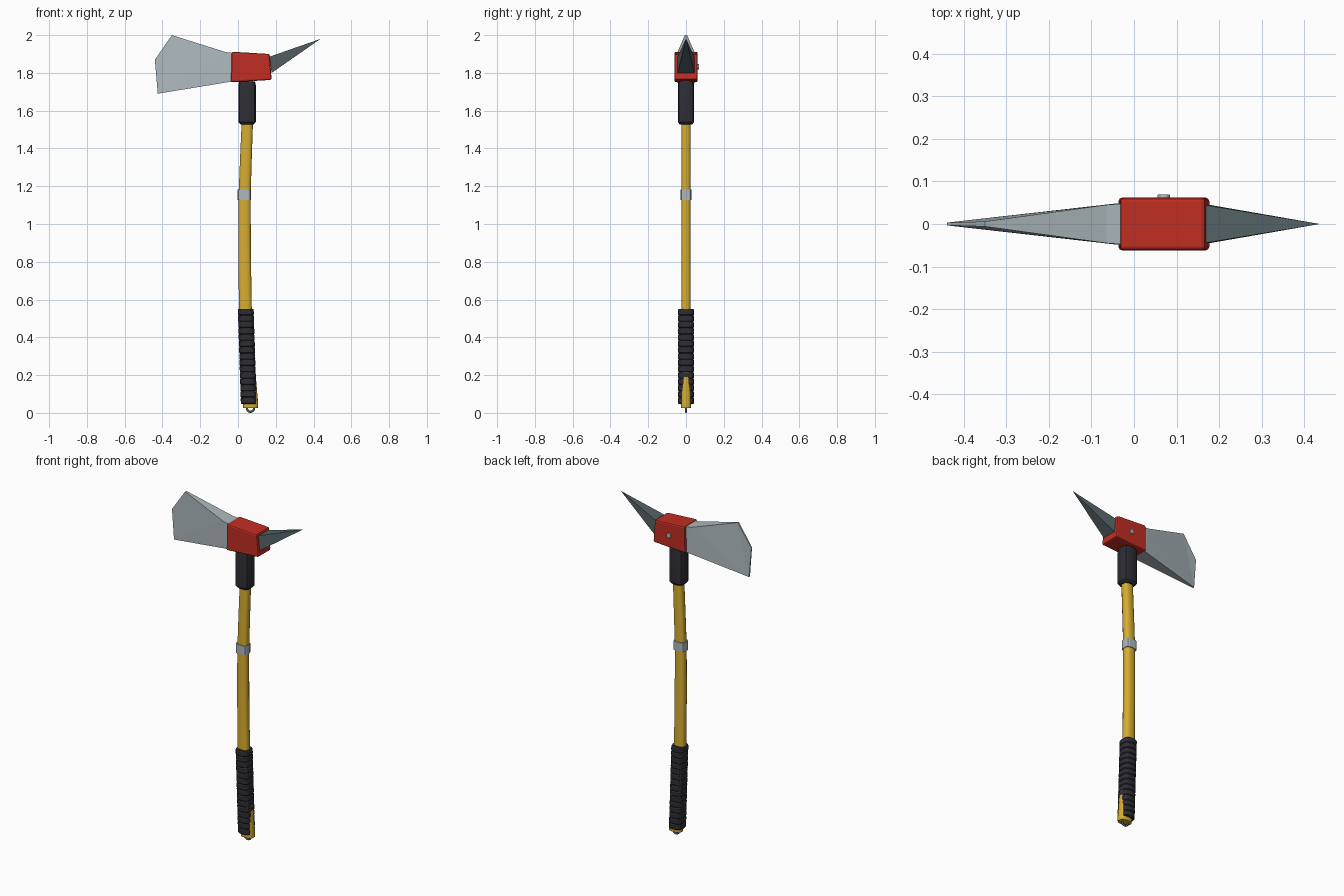
import bpy, bmesh, math
from mathutils import Vector

cube = bpy.data.objects.get("Cube")
if cube:
    bpy.data.objects.remove(cube)


def material(name, rgb):
    m = bpy.data.materials.new(name)
    m.use_nodes = True
    m.diffuse_color = (*rgb, 1)
    m.node_tree.nodes["Principled BSDF"].inputs["Base Color"].default_value = (*rgb, 1)
    return m


RED = material("red paint", (0.54, 0.027, 0.017))
STEEL = material("light steel", (0.42, 0.48, 0.51))
DARK = material("dark steel", (0.09, 0.12, 0.13))
BLACK = material("black rubber", (0.026, 0.026, 0.034))
YELLOW = material("yellow fibreglass", (0.68, 0.42, 0.03))


def finish(name, bm, mat, bevel=0.0, segments=2, smooth=0):
    bmesh.ops.recalc_face_normals(bm, faces=bm.faces)
    mesh = bpy.data.meshes.new(name)
    bm.to_mesh(mesh)
    bm.free()
    mesh.materials.append(mat)
    ob = bpy.data.objects.new(name, mesh)
    bpy.context.collection.objects.link(ob)
    if bevel:
        mod = ob.modifiers.new("Bevel", "BEVEL")
        mod.width, mod.segments = bevel, segments
    if smooth:
        bpy.ops.object.select_all(action="DESELECT")
        ob.select_set(True)
        bpy.context.view_layer.objects.active = ob
        bpy.ops.object.shade_smooth_by_angle(angle=math.radians(smooth))
    return ob


def slab(name, outline, mat, bevel=0.0):
    """Side outline of (x, z, half width), mirrored across y."""
    bm = bmesh.new()
    front = [bm.verts.new((x, -w, z)) for x, z, w in outline]
    back = [bm.verts.new((x, w, z)) for x, z, w in outline]
    n = len(outline)
    bm.faces.new(front)
    bm.faces.new(back[::-1])
    for i in range(n):
        j = (i + 1) % n
        bm.faces.new((front[i], back[i], back[j], front[j]))
    bmesh.ops.triangulate(bm, faces=[f for f in bm.faces if len(f.verts) > 4])
    return finish(name, bm, mat, bevel)


def loft(name, rings, mat, sides=16, power=0.7, **kw):
    """Stack of rounded sections (z, centre x, half x, half y)."""
    bm = bmesh.new()
    loops = []
    for z, cx, hx, hy in rings:
        loop = []
        for i in range(sides):
            a = math.tau * (i + 0.5) / sides
            c, s = math.cos(a), math.sin(a)
            # normalised so the flats reach the full half widths
            k = math.cos(math.pi / sides) ** power
            x = math.copysign(abs(c) ** power, c) / k
            y = math.copysign(abs(s) ** power, s) / k
            loop.append(bm.verts.new((cx + hx * x, hy * y, z)))
        loops.append(loop)
    for a, b in zip(loops, loops[1:]):
        for i in range(sides):
            j = (i + 1) % sides
            bm.faces.new((a[i], a[j], b[j], b[i]))
    bm.faces.new(loops[0][::-1])
    bm.faces.new(loops[-1])
    return finish(name, bm, mat, **kw)


# Head block, slightly tapered
slab("head_block", [(-0.037, 1.75, 0.062), (0.178, 1.763, 0.062),
                    (0.168, 1.9, 0.062), (-0.033, 1.912, 0.062)], RED, 0.009)

# Axe blade thinning to its cutting edge
slab("axe_blade", [(0.0, 1.757, 0.05), (0.0, 1.903, 0.05), (-0.065, 1.91, 0.045),
                   (-0.35, 2.0, 0.006), (-0.44, 1.87, 0.003),
                   (-0.425, 1.69, 0.005), (-0.045, 1.752, 0.048)], STEEL)

# Pick spike: four-sided pyramid
bm = bmesh.new()
base = [bm.verts.new(p) for p in ((0.178, -0.045, 1.8), (0.178, 0.045, 1.8),
                                  (0.165, 0.045, 1.885), (0.165, -0.045, 1.885))]
tip = bm.verts.new((0.437, 0, 1.98))
bm.faces.new(base)
for i in range(4):
    bm.faces.new((base[i], base[(i + 1) % 4], tip))
finish("pick_spike", bm, DARK)

# Head bolt on the back
bm = bmesh.new()
bmesh.ops.create_cone(bm, cap_ends=True, segments=12, radius1=0.015, radius2=0.015, depth=0.02)
for v in bm.verts:
    v.co = Vector((v.co.x + 0.07, v.co.z + 0.059, v.co.y + 1.832))
finish("head_bolt", bm, STEEL, 0.002, smooth=35)

# Curved handle
loft("handle", [(0.026, 0.066, 0.039, 0.027), (0.05, 0.066, 0.041, 0.028),
                (0.25, 0.053, 0.036, 0.026), (0.55, 0.039, 0.034, 0.025),
                (0.85, 0.035, 0.033, 0.025), (1.15, 0.035, 0.032, 0.025),
                (1.35, 0.042, 0.031, 0.025), (1.53, 0.049, 0.03, 0.025),
                (1.77, 0.05, 0.03, 0.025)], YELLOW, sides=12, smooth=40)

# Collar under the head
loft("collar", [(1.528, 0.048, 0.036, 0.034), (1.54, 0.048, 0.046, 0.043),
                (1.735, 0.048, 0.046, 0.043), (1.755, 0.048, 0.042, 0.039)],
     BLACK, sides=12, power=0.55, smooth=35)

# Metal band around the handle
loft("handle_band", [(1.128, 0.034, 0.036, 0.029), (1.182, 0.034, 0.036, 0.029)],
     STEEL, sides=12, power=0.5)

# Grip with stepped ridges
ridges, low, high = 15, 0.048, 0.55
rings = []
for i in range(ridges):
    for t, grow in ((0.0, 0.0), (0.12, 0.003), (0.85, 0.003), (1.0, 0.0)):
        z = low + (high - low) * (i + t) / ridges
        f = (z - low) / (high - low)
        centre = 0.057 - 0.016 * f
        rings.append((z, centre, 0.039 + grow, 0.039 + grow))
loft("grip", rings, BLACK, sides=16, power=0.7, smooth=25)

# Lanyard ring at the foot
bpy.ops.mesh.primitive_torus_add(location=(0.066, 0, 0.025), rotation=(math.pi / 2, 0, 0),
                                 major_radius=0.019, minor_radius=0.006,
                                 major_segments=20, minor_segments=8)
ring = bpy.context.object
ring.name = "lanyard_ring"
ring.data.materials.append(DARK)
bpy.ops.object.shade_smooth()
